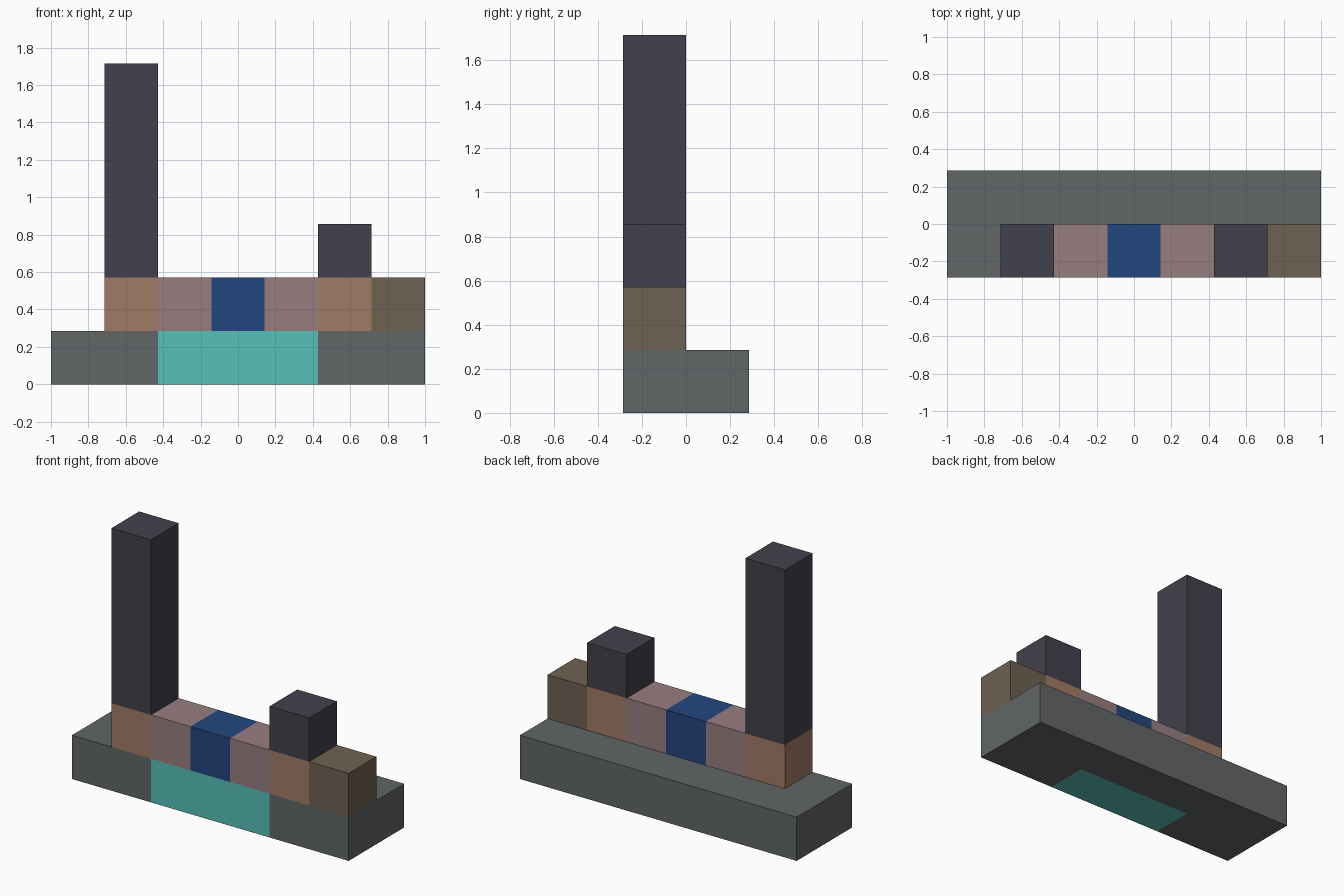
import bpy

if "Cube" in bpy.data.objects:
    bpy.data.objects.remove(bpy.data.objects["Cube"], do_unlink=True)

U = 2 / 7  # edge of one block


def linear(c):
    return c / 12.92 if c <= 0.04045 else ((c + 0.055) / 1.055) ** 2.4


def material(name, hex_code):
    rgb = [linear(v / 255) for v in bytes.fromhex(hex_code)]
    mat = bpy.data.materials.new(name)
    mat.use_nodes = True
    mat.diffuse_color = (*rgb, 1)
    bsdf = next(n for n in mat.node_tree.nodes if n.type == "BSDF_PRINCIPLED")
    bsdf.inputs["Base Color"].default_value = (*rgb, 1)
    bsdf.inputs["Roughness"].default_value = 0.9
    return mat


grey = material("stone grey", "626667")
teal = material("teal", "57C0B8")
pink = material("dusty pink", "987E80")
blue = material("deep blue", "22467F")
tan = material("warm tan", "A07B65")
brown = material("dull brown", "6E6152")
dark = material("dark slate", "42404C")


def block(name, mat, cell, size):
    """Box placed by its lowest corner cell and its size, both in blocks."""
    offset = (-3.5, -1, 0)
    centre = [(c + s / 2 + o) * U for c, s, o in zip(cell, size, offset)]
    bpy.ops.mesh.primitive_cube_add(size=1, location=centre)
    obj = bpy.context.object
    obj.name = obj.data.name = name
    obj.scale = [s * U for s in size]
    bpy.ops.object.transform_apply(location=False, rotation=False, scale=True)
    obj.data.materials.append(mat)
    return obj


# Base slab with a teal panel set in the front
block("base_back", grey, (0, 1, 0), (7, 1, 1))
block("base_front_right", grey, (0, 0, 0), (2, 1, 1))
block("base_front_panel", teal, (2, 0, 0), (3, 1, 1))
block("base_front_left", grey, (5, 0, 0), (2, 1, 1))

# Middle row of coloured blocks
row = [("tower_foot_right", tan), ("wall_right", pink), ("wall_centre", blue),
       ("wall_left", pink), ("tower_foot_left", tan), ("end_block", brown)]
for i, (name, mat) in enumerate(row):
    block(name, mat, (i + 1, 0, 1), (1, 1, 1))

# Dark towers
block("tall_tower", dark, (1, 0, 2), (1, 1, 4))
block("short_tower", dark, (5, 0, 2), (1, 1, 1))
